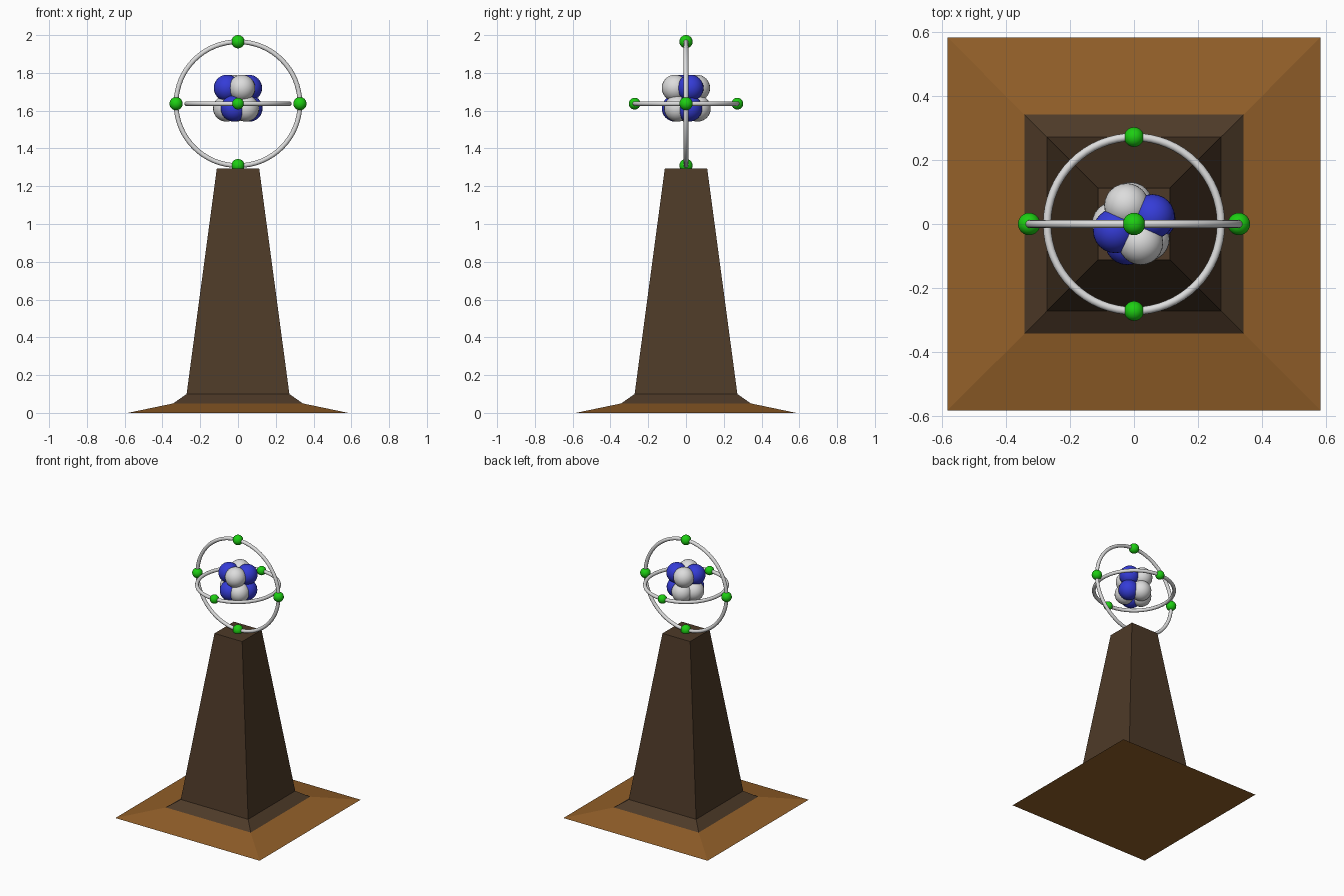
import bpy, bmesh, math

cube = bpy.data.objects.get("Cube")
if cube:
    bpy.data.objects.remove(cube)


def material(name, r, g, b):
    m = bpy.data.materials.new(name)
    m.use_nodes = True
    m.diffuse_color = (r, g, b, 1)
    m.node_tree.nodes["Principled BSDF"].inputs["Base Color"].default_value = (r, g, b, 1)
    return m


light_brown = material("light brown", 0.29, 0.115, 0.022)
dark_brown = material("dark brown", 0.075, 0.042, 0.021)
silver = material("silver", 0.72, 0.72, 0.72)
blue = material("blue", 0.035, 0.045, 0.68)
green = material("green", 0.012, 0.62, 0.006)


def finish(name, mat, smooth=True):
    ob = bpy.context.object
    ob.name = name
    ob.data.materials.append(mat)
    if smooth:
        bpy.ops.object.shade_smooth()
    return ob


def ball(name, location, radius, mat):
    bpy.ops.mesh.primitive_uv_sphere_add(segments=24, ring_count=16, radius=radius, location=location)
    return finish(name, mat)


def ring(name, radius, tilt):
    bpy.ops.mesh.primitive_torus_add(major_radius=radius, minor_radius=0.0125, major_segments=64,
                                     minor_segments=12, location=(0, 0, CENTRE), rotation=(tilt, 0, 0))
    return finish(name, silver)


# Pedestal: stacked square sections, flared foot in the lighter brown
levels = [(0, 0.583), (0.05, 0.343), (0.1, 0.272), (1.295, 0.112)]
bm = bmesh.new()
loops = [[bm.verts.new((sx * h, sy * h, z)) for sx, sy in ((-1, -1), (1, -1), (1, 1), (-1, 1))]
         for z, h in levels]
bm.faces.new(reversed(loops[0]))
for low, high in zip(loops, loops[1:]):
    for i in range(4):
        j = (i + 1) % 4
        bm.faces.new((low[i], low[j], high[j], high[i]))
bm.faces.new(loops[-1])
for f in bm.faces:
    f.material_index = 0 if f.calc_center_median().z < 0.04 else 1
mesh = bpy.data.meshes.new("pedestal")
bm.to_mesh(mesh)
bm.free()
mesh.materials.append(light_brown)
mesh.materials.append(dark_brown)
bpy.context.collection.objects.link(bpy.data.objects.new("pedestal", mesh))

# Orbit rings with their electrons
CENTRE = 1.637
UPRIGHT, LEVEL = 0.328, 0.272
ring("upright_ring", UPRIGHT, math.pi / 2)
ring("level_ring", LEVEL, 0)
for s, side, end, face in ((1, "left", "top", "back"), (-1, "right", "bottom", "front")):
    ball(side + "_electron", (s * UPRIGHT, 0, CENTRE), 0.035, green)
    ball(end + "_electron", (0, 0, CENTRE + s * UPRIGHT), 0.035, green)
    ball(face + "_electron", (0, s * LEVEL, CENTRE), 0.031, green)

# Nucleus: two layers of clustered spheres, placed by angle around the axis
layers = {
    "upper": (1.72, [(22, blue), (112, silver), (200, blue), (-70, silver)]),
    "lower": (1.612, [(15, blue), (100, silver), (180, silver), (-110, blue), (-48, silver)]),
}
for layer, (z, spheres) in layers.items():
    for n, (angle, mat) in enumerate(spheres):
        a = math.radians(angle)
        ball(f"{layer}_nucleus_sphere_{n + 1}", (0.062 * math.cos(a), 0.062 * math.sin(a), z), 0.07, mat)
